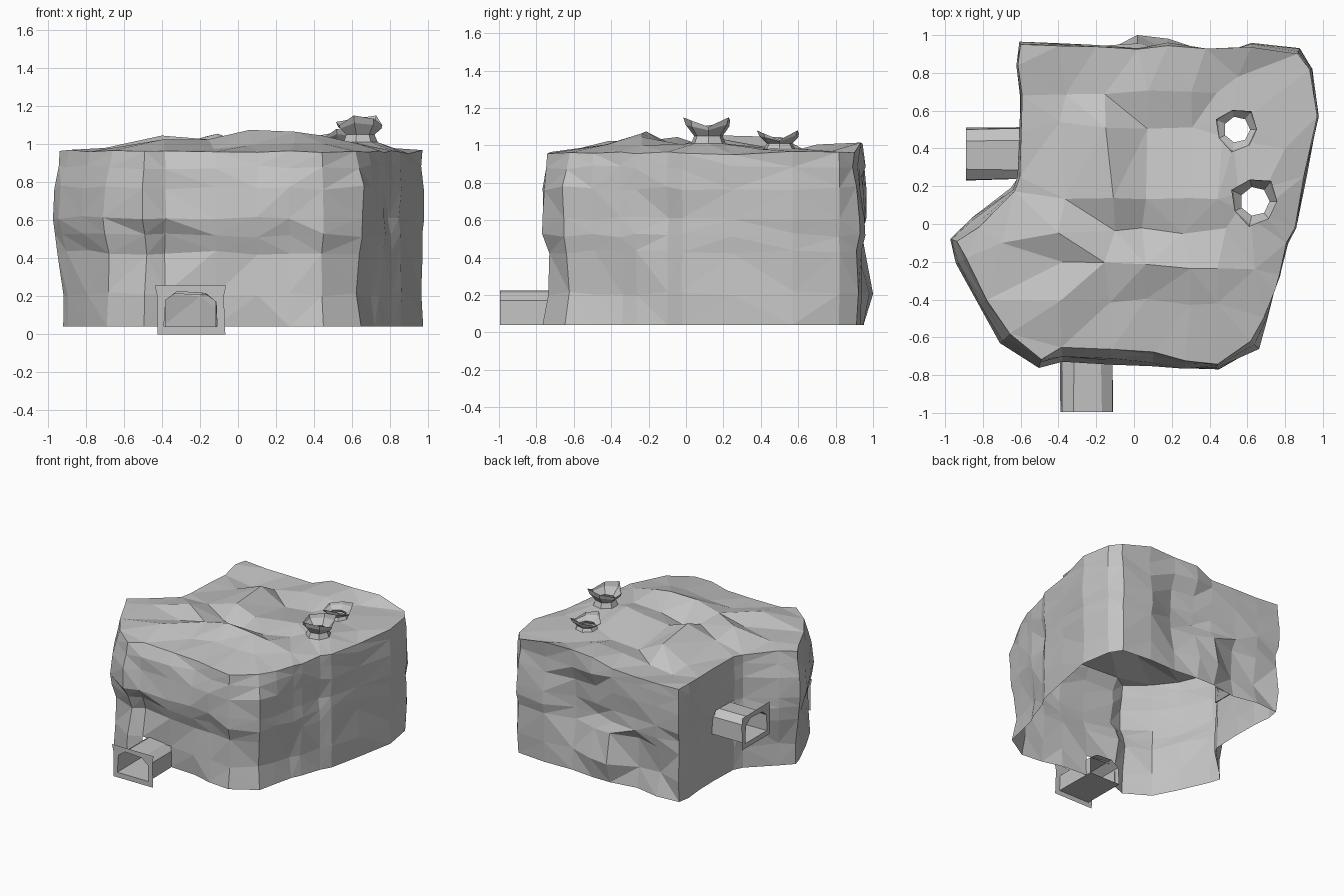
import bpy, bmesh, random
from math import sin, cos, pi
from mathutils import Vector, geometry

random.seed(4)
default = bpy.data.objects.get("Cube")
if default:
    bpy.data.objects.remove(default, do_unlink=True)

rock = bpy.data.materials.new("grey rock")
rock.use_nodes = True
rock.diffuse_color = (0.55, 0.55, 0.55, 1)
rock.node_tree.nodes["Principled BSDF"].inputs["Base Color"].default_value = rock.diffuse_color


def jitter(amount):
    return random.uniform(-amount, amount)


def finish(bm, name):
    """Turn a bmesh into a flat shaded rock object."""
    mesh = bpy.data.meshes.new(name)
    bm.to_mesh(mesh)
    bm.free()
    mesh.materials.append(rock)
    obj = bpy.data.objects.new(name, mesh)
    bpy.context.collection.objects.link(obj)
    return obj


def bridge(bm, lower, upper):
    """Join two closed rings of vertices with a strip of faces."""
    count = len(lower)
    for i in range(count):
        j = (i + 1) % count
        bm.faces.new((lower[i], lower[j], upper[j], upper[i]))


# Plan of the outer wall, anticlockwise from the back corner
outline = [Vector(p) for p in (
    (-.6, .95), (-.62, .84), (-.6, .68), (-.6, .49), (-.61, .25), (-.64, .18),
    (-.85, .02), (-.97, -.08), (-.93, -.2), (-.81, -.42), (-.7, -.62),
    (-.5, -.75), (-.38, -.71), (-.12, -.72), (.1, -.73), (.27, -.75),
    (.45, -.77), (.65, -.65), (.7, -.5), (.745, -.35), (.77, -.27),
    (.81, -.1), (.855, -.02), (.91, .25), (.97, .57), (.94, .82),
    (.87, .91), (.62, .93), (.38, .93), (.18, .95), (.02, .94), (-.2, .93), (-.4, .94))]
levels = (.04, .21, .43, .52, .61, .77, .88, .96)
profile = (-.015, -.02, -.03, 0, .01, 0, -.025, -.04)

# Rounded lumps and hollows: position, reach, push
lumps = [(Vector(p), reach, push) for p, reach, push in (
    ((.1, .95, .24), .26, .07), ((.72, .93, .6), .22, .08),
    ((.3, .95, .56), .34, -.1), ((-.3, .95, .3), .22, -.06),
    ((-.78, .1, .42), .22, .07), ((-.44, -.73, .42), .22, -.06),
    ((-.5, -.75, .77), .2, .02), ((.8, -.08, .63), .12, -.03),
    ((.71, -.42, .2), .28, -.06), ((-.97, -.08, .08), .32, -.05))]


def wall_point(index, level):
    plan = outline[index]
    along = outline[(index + 1) % len(outline)] - outline[index - 1]
    normal = Vector((along.y, -along.x, 0)).normalized()
    point = Vector((plan.x, plan.y, levels[level]))
    front = plan.y < -.6
    push = profile[level] * (1 if front or plan.x < -.8 else .15)
    push += jitter(.018 if front or plan.y > .9 else .008)
    for centre, reach, amount in lumps:
        push += amount * max(0, 1 - (point - centre).length / reach)
    point += normal * push
    if level == len(levels) - 1:
        point.z += jitter(.01) + (.06 if plan.y > .92 and .1 < plan.x < .7 else 0)
    elif level > 0:
        point.z += jitter(.012)
    return point


# Outer wall, open where the two tunnels enter
bm = bmesh.new()
rings = [[bm.verts.new(wall_point(i, k)) for i in range(len(outline))]
         for k in range(len(levels))]
for lower, upper in zip(rings, rings[1:]):
    bridge(bm, lower, upper)
rim = [v.co.copy() for v in rings[-1]]


def in_doorway(face):
    c = face.calc_center_median()
    front = -.38 < c.x < -.12 and c.y < -.5 and c.z < .2
    side = c.x < -.5 and .25 < c.y < .49 and .43 < c.z < .6
    return front or side


bmesh.ops.delete(bm, geom=[f for f in bm.faces if in_doorway(f)], context="FACES")
bmesh.ops.triangulate(bm, faces=bm.faces[:], quad_method="SHORT_EDGE")
finish(bm, "rock_wall")

# Chimneys: centre, radius, rim height
SIDES = 7
chimneys = [(Vector((.64, .12, 1.01)), .095, .115), (Vector((.545, .5, .985)), .085, .07)]


def ring(centre, radius, height, spike=0):
    points = []
    for i in range(SIDES):
        angle = 2 * pi * i / SIDES
        r = radius * (1 + spike * (i % 2))
        z = height + spike * .1 * ((i * 3) % 4 - 1.5)
        points.append(centre + Vector((r * cos(angle), r * sin(angle), z)))
    return points


for number, (centre, radius, height) in enumerate(chimneys, 1):
    bm = bmesh.new()
    loops = [ring(centre, radius, 0), ring(centre, radius * .82, height * .35),
             ring(centre, radius * 1.2, height * .75, .1),
             ring(centre, radius * 1.25, height, .17)]
    loops = [[bm.verts.new(p) for p in loop] for loop in loops]
    for lower, upper in zip(loops, loops[1:]):
        bridge(bm, lower, upper)
    finish(bm, f"chimney_{number}")

# Roof of uneven facets, heights in hundredths above the rim
columns = (-.39, -.13, .05, .28, .46)
roof_heights = {
    .7: (-5, -2, 2, 4, 1),
    .52: (-2, 8, -3, -1, 3),
    .15: (2, 9, 3, 6, 8),
    -.04: (8, 2, -2, 1, 4),
    -.22: (1, 6, 11, 10, 8),
    -.41: (6, 1, 3, 4, 4)}
points = list(rim)
for y, heights in roof_heights.items():
    for x, h in zip(columns, heights):
        point = Vector((x + jitter(.03), y + jitter(.02), .965 + h / 100))
        if all((point - c).xy.length > r + .03 for c, r, _ in chimneys):
            points.append(point)
points += [Vector((-.7, -.1, .98)), Vector((.64, -.24, 1.0)), Vector((.8, .4, .98)),
           Vector((.55, .78, .97))]
edges = [(i, (i + 1) % len(rim)) for i in range(len(rim))]
for centre, radius, _ in chimneys:
    start = len(points)
    points += ring(centre, radius, 0)
    edges += [(start + i, start + (i + 1) % SIDES) for i in range(SIDES)]

flat, _, triangles, sources, _, _ = geometry.delaunay_2d_cdt(
    [p.xy for p in points], edges, [], 1, 1e-5)
bm = bmesh.new()
verts = [bm.verts.new((p.x, p.y, points[src[0]].z if src else .97))
         for p, src in zip(flat, sources)]
for triangle in triangles:
    middle = sum((flat[i] for i in triangle), Vector((0, 0))) / 3
    if all((middle - c.xy).length > r * .85 for c, r, _ in chimneys):
        bm.faces.new([verts[i] for i in triangle])
finish(bm, "rock_roof")

# Tunnels: arched tube ending in a thin square frame
arch = ((.14, .04), (.135, .17), (.08, .215), (-.07, .225), (-.13, .18), (-.14, .04))
frame = ((.18, .0), (.18, .2), (.18, .26), (-.18, .26), (-.18, .2), (-.18, .0))


def tunnel(name, place):
    """place maps (across, depth, up) to a position; depth 1 is the mouth."""
    bm = bmesh.new()
    inner = [bm.verts.new(place(u + jitter(.01), 0, v)) for u, v in arch]
    mouth = [bm.verts.new(place(u, 1, v)) for u, v in arch]
    border = [bm.verts.new(place(u + jitter(.008), 1, v + jitter(.005) * (v > 0)))
              for u, v in frame]
    bridge(bm, inner, mouth)
    bridge(bm, mouth, border)
    finish(bm, name)


tunnel("front_tunnel", lambda u, d, v: Vector((-.25 + u, -.64 - .355 * d, v)))
tunnel("side_tunnel", lambda u, d, v: Vector((-.59 - .3 * d, .37 - u, .39 + v)))
